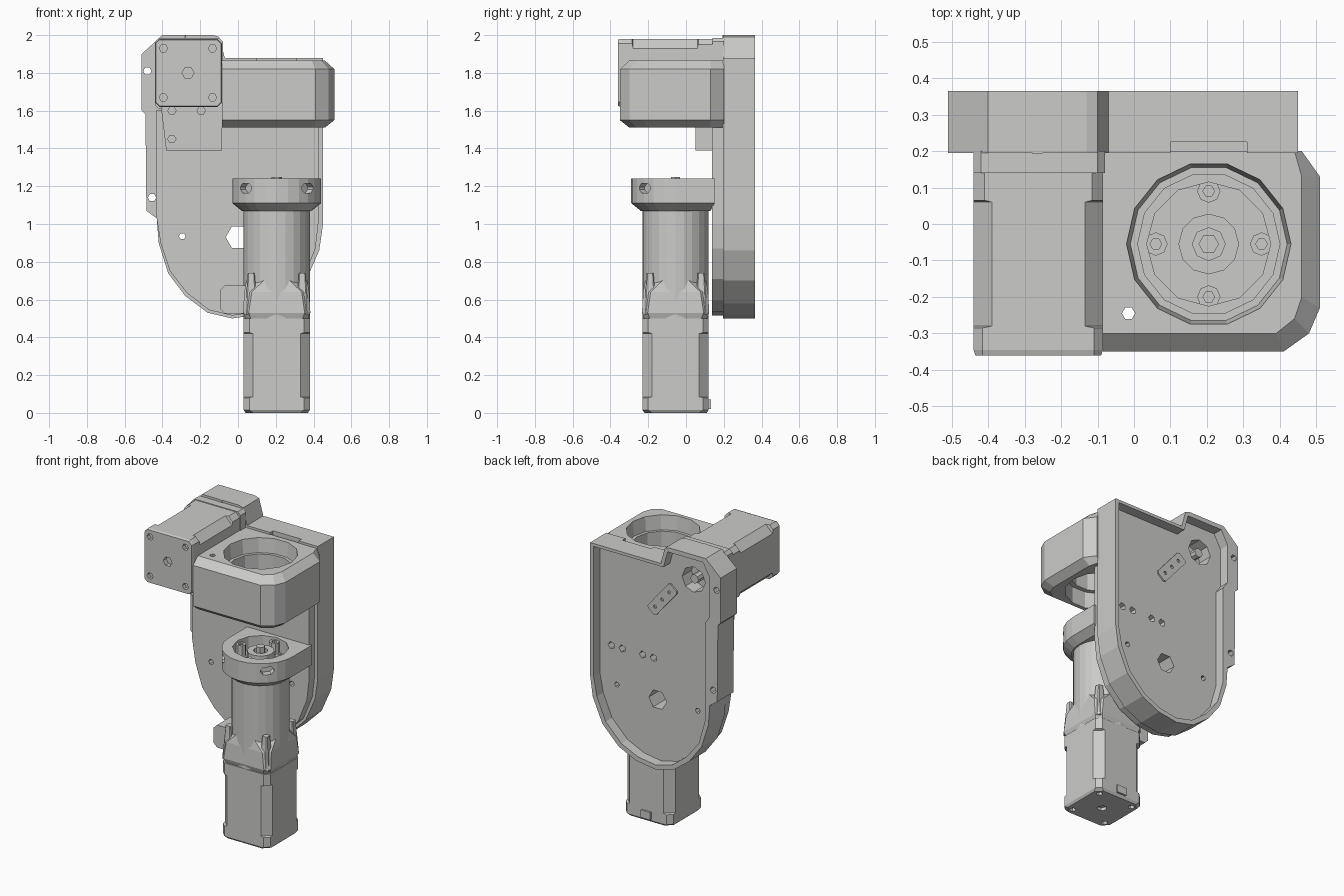
import bpy, bmesh, math
from mathutils import Matrix

if "Cube" in bpy.data.objects:
    bpy.data.objects.remove(bpy.data.objects["Cube"])

GREY = bpy.data.materials.new("light grey")
GREY.diffuse_color = (0.6, 0.6, 0.59, 1)
GREY.use_nodes = True
GREY.node_tree.nodes["Principled BSDF"].inputs["Base Color"].default_value = GREY.diffuse_color
AXES = {'z': lambda u, v, h: (u, v, h),
        'y': lambda u, v, h: (u, h, v),
        'x': lambda u, v, h: (h, u, v)}


def loft(name, sections, axis='z'):
    """Solid through matching outlines: [(points, height), ...]"""
    bm = bmesh.new()
    rings = [[bm.verts.new(AXES[axis](u, v, h)) for u, v in pts] for pts, h in sections]
    bm.faces.new(rings[0])
    bm.faces.new(rings[-1])
    n = len(rings[0])
    for a, b in zip(rings, rings[1:]):
        for i in range(n):
            j = (i + 1) % n
            bm.faces.new((a[i], a[j], b[j], b[i]))
    bmesh.ops.recalc_face_normals(bm, faces=bm.faces)
    me = bpy.data.meshes.new(name)
    bm.to_mesh(me)
    bm.free()
    me.materials.append(GREY)
    ob = bpy.data.objects.new(name, me)
    bpy.context.collection.objects.link(ob)
    return ob


def prism(name, pts, lo, hi, axis='z'):
    return loft(name, [(pts, lo), (pts, hi)], axis)


def circle(cx, cy, r, n=12, start=0.0):
    return [(cx + r * math.cos(start + 2 * math.pi * i / n),
             cy + r * math.sin(start + 2 * math.pi * i / n)) for i in range(n)]


def rect(x0, x1, y0, y1, c=0.0):
    """Rectangle, corners chamfered by c"""
    if c == 0:
        return [(x0, y0), (x1, y0), (x1, y1), (x0, y1)]
    return [(x0 + c, y0), (x1 - c, y0), (x1, y0 + c), (x1, y1 - c),
            (x1 - c, y1), (x0 + c, y1), (x0, y1 - c), (x0, y0 + c)]


def cut(ob, *cutters):
    for c in cutters:
        m = ob.modifiers.new("cut", 'BOOLEAN')
        m.operation = 'DIFFERENCE'
        m.solver = 'EXACT'
        m.object = c
        bpy.context.view_layer.objects.active = ob
        bpy.ops.object.modifier_apply(modifier=m.name)
        bpy.data.objects.remove(c)


CX, CY = 0.205, -0.055      # lower motor axis
MX, MZ = -0.265, 1.80       # upper motor axis

# Housing: shallow tray, open at the back, rounded at the bottom
outer = [(0.45, 1.88), (-0.07, 1.88), (-0.10, 1.99), (-0.13, 2.0), (-0.40, 2.0), (-0.51, 1.90),
         (-0.51, 1.60), (-0.49, 1.58), (-0.485, 1.07), (-0.43, 1.03), (-0.42, 0.90), (-0.37, 0.74),
         (-0.28, 0.62), (-0.16, 0.53), (-0.03, 0.50), (0.11, 0.52), (0.24, 0.58),
         (0.36, 0.70), (0.43, 0.86), (0.45, 1.0)]
inner = [(0.425, 1.86), (-0.09, 1.86), (-0.12, 1.97), (-0.38, 1.97), (-0.43, 1.88),
         (-0.43, 1.62), (-0.395, 1.57), (-0.395, 0.92), (-0.35, 0.76), (-0.26, 0.645),
         (-0.15, 0.56), (-0.03, 0.53), (0.10, 0.55), (0.22, 0.605), (0.335, 0.72), (0.40, 0.87), (0.425, 1.0)]
# Raised front of the housing, set in slightly from its edge
front = [(0.425, 1.60), (-0.435, 1.60), (-0.435, 1.06), (-0.41, 0.90), (-0.36, 0.75), (-0.27, 0.635),
         (-0.155, 0.545), (-0.03, 0.515), (0.10, 0.535), (0.23, 0.595), (0.345, 0.71), (0.41, 0.87), (0.425, 1.0)]
housing = prism("housing", outer, 0.195, 0.365, 'y')
pad = prism("housing_front", front, 0.138, 0.195, 'y')
cut(housing, prism("cavity", inner, 0.298, 0.5, 'y'),
    prism("arm_relief", rect(0.10, 0.31, 0.1, 0.225), 1.8, 2.0))
holes = [(-0.48, 1.81, 0.022, 6), (-0.455, 1.14, 0.022, 6), (-0.295, 0.935, 0.018, 6),
         (0.0, 0.93, 0.065, 6), (MX, MZ, 0.085, 8), (0.34, 1.20, 0.025, 5),
         (0.26, 1.20, 0.025, 5), (0.11, 1.20, 0.025, 5), (0.03, 1.20, 0.025, 5), (0.30, 0.95, 0.018, 6)]
for x, z, r, n in holes:
    cut(housing, prism("hole", circle(x, z, r, n), 0.0, 0.5, 'y'))
    if z < 1.5 and x > -0.4:
        cut(pad, prism("hole", circle(x, z, r, n), 0.0, 0.5, 'y'))

# Diagonal strip inside the tray
strip = prism("strip_plate", rect(-0.13, 0.13, -0.04, 0.04, 0.012), -0.01, 0.01, 'y')
cut(strip, *[prism("hole", circle(x, 0, 0.012, 6), -0.1, 0.1, 'y') for x in (-0.08, 0.0, 0.08)])
strip.data.transform(Matrix.Translation((-0.04, 0.298, 1.61)) @ Matrix.Rotation(math.radians(50), 4, 'Y'))

# Arm with chamfered edges and a stepped bore
mid = [(-0.085, -0.35), (0.41, -0.35), (0.48, -0.30), (0.51, -0.23), (0.51, 0.13), (0.46, 0.2), (-0.085, 0.2)]
top = [(-0.085, -0.30), (0.39, -0.30), (0.44, -0.26), (0.46, -0.20), (0.46, 0.13), (0.44, 0.2), (-0.085, 0.2)]
arm = loft("arm", [(top, 1.51), (mid, 1.55), (mid, 1.82), (top, 1.865)])
cut(arm, prism("bore", circle(CX, CY, 0.195, 14), 1.4, 2.0),
    loft("bore_step", [(circle(CX, CY, 0.215, 14), 1.77), (circle(CX, CY, 0.235, 14), 1.95)]),
    prism("bore_bottom", circle(CX, CY, 0.225, 14), 1.4, 1.62),
    prism("pin_hole", circle(-0.015, -0.245, 0.018, 6), 1.4, 2.0))

# Upper motor, lying along y, with deeper chamfers between its end blocks
box = lambda g, c: rect(-0.44 + g, -0.085 - g, 1.62 + g, 1.98 - g, c)
upper = loft("upper_motor", [(box(0.005, 0.02), -0.36), (box(0, 0.025), -0.345), (box(0, 0.025), -0.285),
                             (box(0, 0.05), -0.28), (box(0, 0.05), 0.06), (box(0, 0.03), 0.065),
                             (box(0, 0.03), 0.145)], 'y')
cut(upper, prism("hole", circle(MX, MZ, 0.032, 6), -0.5, -0.33, 'y'),
    *[prism("hole", circle(MX + sx * 0.13, MZ + sz * 0.13, 0.022, 6), -0.5, -0.335, 'y')
      for sx in (-1, 1) for sz in (-1, 1)])
prism("upper_motor_flange", rect(-0.44, -0.08, 1.61, 1.985, 0.02), 0.14, 0.2, 'y')
prism("upper_motor_shaft", circle(MX, MZ, 0.03, 8), 0.1, 0.29, 'y')
prism("top_screw", circle(MX, 0.215, 0.026, 6), 1.95, 2.0)

# Bracket below the upper motor
bracket = prism("bracket", [(-0.38, 1.39), (-0.085, 1.39), (-0.085, 1.64), (-0.41, 1.64)], 0.05, 0.138, 'y')
cut(bracket, *[prism("hole", circle(x, z, 0.022, 6), 0, 0.12, 'y')
               for x, z in ((-0.35, 1.45), (-0.35, 1.60), (-0.195, 1.60))])

# Lower motor body, collar and gearbox
sq = lambda r, c: rect(CX - r, CX + r, CY - r, CY + r, c)
body = loft("lower_motor", [(sq(0.165, 0.04), 0), (sq(0.175, 0.03), 0.015), (sq(0.175, 0.03), 0.08),
                            (sq(0.175, 0.05), 0.085), (sq(0.175, 0.05), 0.42),
                            (sq(0.175, 0.03), 0.425), (sq(0.175, 0.03), 0.5)])
cut(body, prism("hole", circle(CX, CY, 0.03, 6), -0.1, 0.02),
    *[prism("hole", circle(CX + sx * 0.125, CY + sy * 0.125, 0.02, 6), -0.1, 0.02)
      for sx in (-1, 1) for sy in (-1, 1)])
loft("collar", [(sq(0.165, 0.03), 0.495), (sq(0.178, 0.03), 0.53), (sq(0.172, 0.04), 0.64), (sq(0.16, 0.09), 0.70)])
prism("gearbox", circle(CX, CY, 0.175, 24), 0.5, 1.10)
for sx in (-1, 1):
    for sy in (-1, 1):
        x, y = CX + sx * 0.135, CY + sy * 0.135
        loft("collar_rib", [(rect(x - 0.035, x + 0.035, y - 0.035, y + 0.035, 0.01), 0.52),
                            (rect(x - 0.018, x + 0.018, y - 0.018, y + 0.018, 0.005), 0.74)])
prism("cable_connector", rect(-0.095, 0.06, 0.525, 0.675, 0.025), -0.12, 0.02, 'y')
prism("motor_plug", rect(0.17, 0.24, 0.02, 0.07), 0.1, 0.133, 'y')

# Clamp: round at the front, straight back to the housing
def clamp_outline(r, back):
    arc = [(CX + r * math.cos(a), CY + r * math.sin(a))
           for a in (math.pi + math.pi * i / 12 for i in range(13))]
    return arc + [(CX + r, back), (CX - r, back)]

clamp = loft("clamp", [(clamp_outline(0.185, 0.13), 1.07), (clamp_outline(0.235, 0.15), 1.11),
                       (clamp_outline(0.235, 0.15), 1.24)])
cut(clamp, prism("bore", circle(CX, CY, 0.17, 12), 1.15, 1.4))
for s in (-1, 1):
    slot = prism("slot", rect(-0.042, 0.042, -0.025, 0.025, 0.018), -0.30, -0.19, 'y')
    slot.data.transform(Matrix.Translation((CX, CY, 1.19)) @ Matrix.Rotation(s * math.radians(45), 4, 'Z'))
    cut(clamp, slot)

# Output hub, shaft and bolt bosses inside the clamp
hub = prism("output_hub", circle(CX, CY, 0.083, 12), 1.10, 1.22)
cut(hub, prism("bore", circle(CX, CY, 0.045, 8), 1.16, 1.3))
prism("output_shaft", circle(CX, CY, 0.028, 6), 1.10, 1.25)
for i in range(4):
    a = i * math.pi / 2
    x, y = CX + 0.145 * math.cos(a), CY + 0.145 * math.sin(a)
    boss = prism("bolt_boss", circle(x, y, 0.032, 8), 1.12, 1.225)
    cut(boss, prism("hole", circle(x, y, 0.016, 6), 1.18, 1.3))
